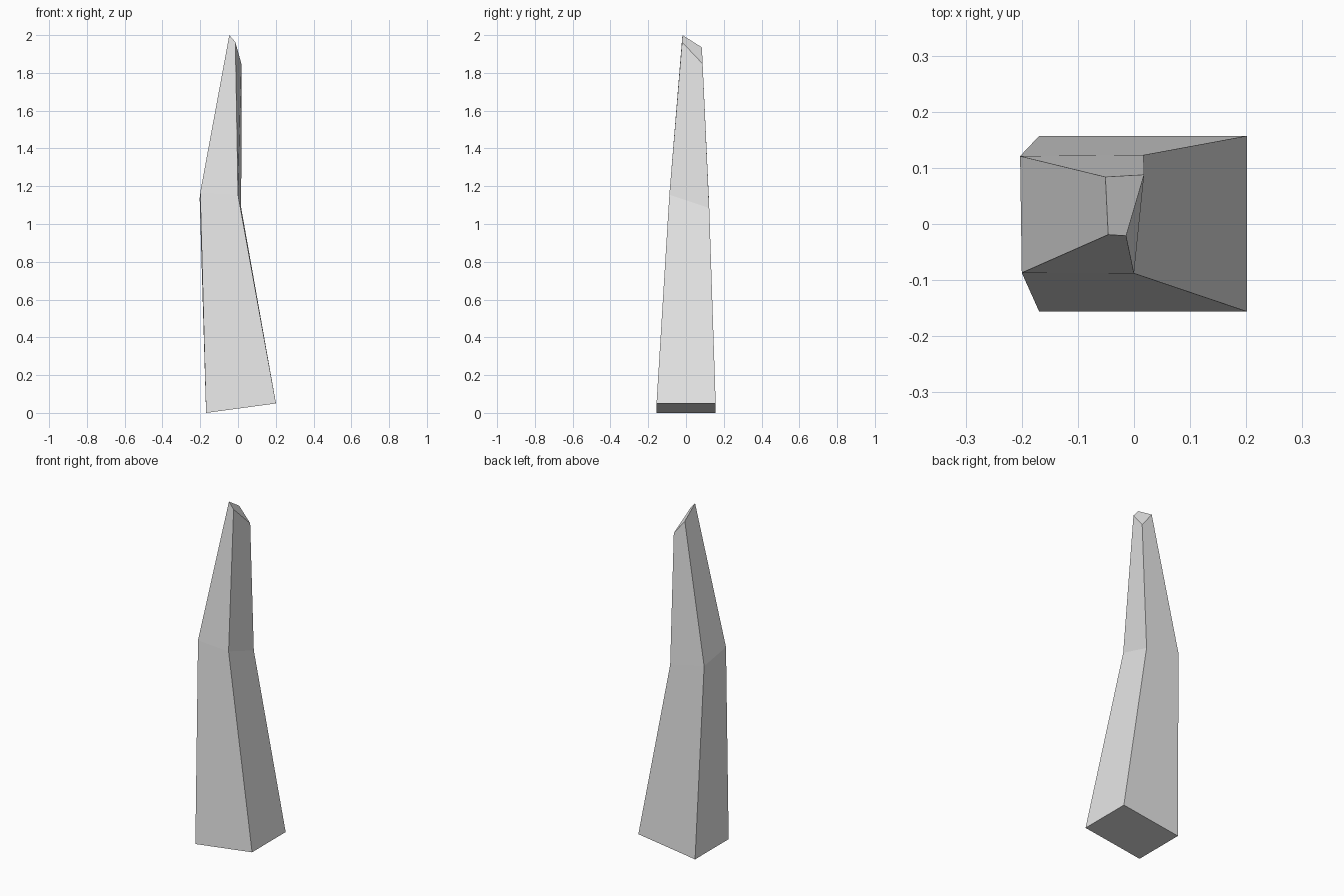
import bpy
import bmesh

# Remove the default cube only
cube = bpy.data.objects.get("Cube")
if cube:
    bpy.data.objects.remove(cube, do_unlink=True)


def make_material(name, rgb):
    mat = bpy.data.materials.new(name)
    mat.use_nodes = True
    color = (*rgb, 1.0)
    mat.diffuse_color = color
    mat.node_tree.nodes["Principled BSDF"].inputs["Base Color"].default_value = color
    return mat


def loft(name, rings, mat):
    """Skin a stack of equal-length cross-sections and cap both ends."""
    bm = bmesh.new()
    loops = [[bm.verts.new(p) for p in ring] for ring in rings]
    for low, high in zip(loops, loops[1:]):
        n = len(low)
        for i in range(n):
            j = (i + 1) % n
            bm.faces.new((low[i], low[j], high[j], high[i]))
    bm.faces.new(reversed(loops[0]))
    bm.faces.new(loops[-1])
    bmesh.ops.recalc_face_normals(bm, faces=bm.faces)
    mesh = bpy.data.meshes.new(name)
    bm.to_mesh(mesh)
    bm.free()
    mesh.materials.append(mat)
    obj = bpy.data.objects.new(name, mesh)
    bpy.context.collection.objects.link(obj)
    return obj


# Cross-sections, counter-clockwise from the front corner on the -x side
base = [(-0.169, -0.156, 0), (0.201, -0.156, 0.05),
        (0.201, 0.157, 0.05), (-0.169, 0.157, 0)]
bend = [(-0.2, -0.087, 1.167), (0, -0.088, 1.155),
        (0.017, 0.123, 1.085), (-0.203, 0.121, 1.135)]
tip = [(-0.046, -0.019, 2), (-0.014, -0.021, 1.963),
       (0.018, 0.088, 1.848), (-0.051, 0.084, 1.935)]

# Bent, tapering stone spike with a slanted tip
loft("stone_spike", [base, bend, tip], make_material("light grey", (0.8, 0.8, 0.8)))
